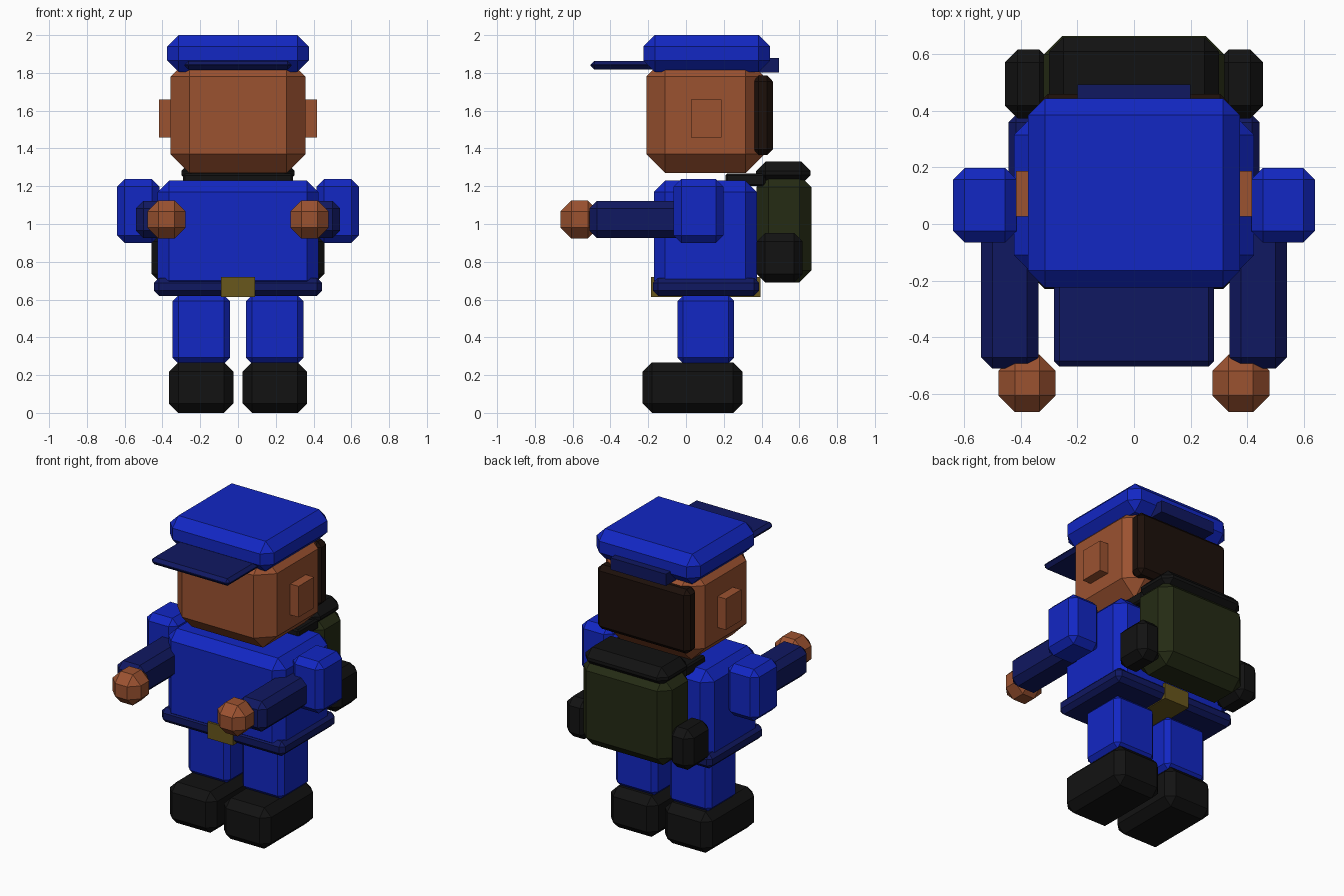
import bpy

if "Cube" in bpy.data.objects:
    bpy.data.objects.remove(bpy.data.objects["Cube"])

# Colours
def material(name, r, g, b):
    m = bpy.data.materials.new(name)
    m.diffuse_color = (r, g, b, 1)
    m.use_nodes = True
    m.node_tree.nodes["Principled BSDF"].inputs["Base Color"].default_value = m.diffuse_color
    return m

BLUE = material("blue_cloth", 0.006, 0.02, 0.55)
NAVY = material("navy_cloth", 0.005, 0.009, 0.12)
SKIN = material("skin", 0.33, 0.085, 0.03)
BLACK = material("black", 0.006, 0.006, 0.006)
HAIR = material("dark_hair", 0.012, 0.005, 0.003)
OLIVE = material("olive_canvas", 0.018, 0.024, 0.007)
GOLD = material("brass", 0.14, 0.095, 0.012)


def block(name, x, y, z, mat, chamfer=0.0):
    """Box given by its (min, max) extents, with flat chamfered edges."""
    bpy.ops.mesh.primitive_cube_add(size=1, location=[(a + b) / 2 for a, b in (x, y, z)])
    ob = bpy.context.object
    ob.name = name
    ob.scale = [b - a for a, b in (x, y, z)]
    bpy.ops.object.transform_apply(location=False, rotation=False, scale=True)
    ob.data.materials.append(mat)
    if chamfer:
        bev = ob.modifiers.new("chamfer", 'BEVEL')
        bev.width = chamfer
        bev.segments = 1
        bev.limit_method = 'NONE'
    return ob


def centred(name, half, y, z, mat, chamfer=0.0):
    return block(name, (-half, half), y, z, mat, chamfer)


def pair(name, x, y, z, mat, chamfer=0.0):
    block("left_" + name, x, y, z, mat, chamfer)
    block("right_" + name, (-x[1], -x[0]), y, z, mat, chamfer)


# Cap
centred("cap_crown", 0.375, (-0.225, 0.445), (1.805, 2.0), BLUE, 0.06)
centred("cap_brim", 0.283, (-0.505, -0.1), (1.818, 1.864), NAVY, 0.02)
centred("cap_back_strap", 0.2, (0.35, 0.493), (1.803, 1.88), NAVY)

# Head
centred("head", 0.358, (-0.21, 0.415), (1.27, 1.88), SKIN, 0.1)
centred("back_hair", 0.335, (0.355, 0.46), (1.365, 1.785), HAIR, 0.03)
pair("ear", (0.33, 0.418), (0.027, 0.187), (1.458, 1.66), SKIN)

# Torso and belt
centred("torso", 0.425, (-0.17, 0.375), (0.64, 1.23), BLUE, 0.06)
centred("belt", 0.445, (-0.175, 0.387), (0.62, 0.715), NAVY, 0.027)
centred("belt_buckle", 0.091, (-0.184, 0.394), (0.614, 0.72), GOLD)

# Arms
pair("shoulder", (0.416, 0.64), (-0.065, 0.198), (0.9, 1.238), BLUE, 0.04)
pair("forearm", (0.338, 0.541), (-0.512, 0.02), (0.925, 1.122), NAVY, 0.04)
pair("hand", (0.277, 0.48), (-0.665, -0.462), (0.924, 1.125), SKIN, 0.058)

# Legs
pair("leg", (0.043, 0.346), (-0.045, 0.255), (0.262, 0.622), BLUE, 0.03)
pair("shoe", (0.024, 0.366), (-0.23, 0.3), (0.0, 0.268), BLACK, 0.05)

# Backpack
centred("pack_body", 0.32, (0.372, 0.665), (0.69, 1.26), OLIVE, 0.065)
centred("pack_flap", 0.3, (0.37, 0.66), (1.21, 1.33), BLACK, 0.05)
centred("pack_yoke", 0.29, (0.21, 0.42), (1.2, 1.268), BLACK, 0.01)
pair("pack_pouch", (0.29, 0.457), (0.374, 0.617), (0.69, 0.953), BLACK, 0.045)
